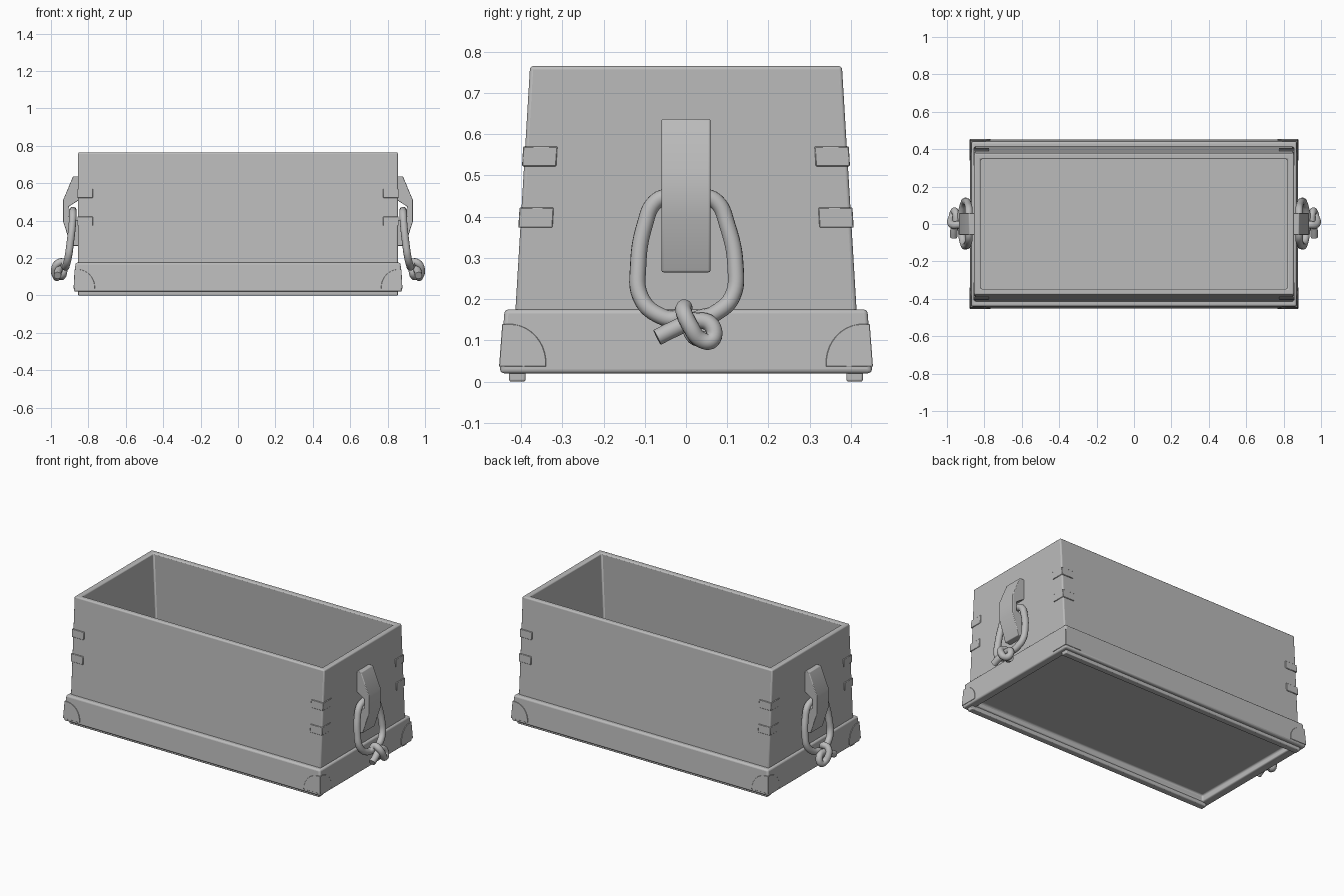
import bpy, bmesh, math

old = bpy.data.objects.get("Cube")
if old:
    bpy.data.objects.remove(old, do_unlink=True)

grey = bpy.data.materials.new("plain grey")
grey.use_nodes = True
grey.diffuse_color = (0.5, 0.5, 0.5, 1)
grey.node_tree.nodes["Principled BSDF"].inputs["Base Color"].default_value = (0.5, 0.5, 0.5, 1)


def finish(obj, bevel=0.0, segments=3):
    obj.data.materials.append(grey)
    if bevel:
        mod = obj.modifiers.new("soft edges", "BEVEL")
        mod.width, mod.segments = bevel, segments
        mod.limit_method, mod.angle_limit = "ANGLE", math.radians(40)
    bpy.ops.object.select_all(action="DESELECT")
    obj.select_set(True)
    bpy.context.view_layer.objects.active = obj
    bpy.ops.object.shade_smooth_by_angle(angle=math.radians(35))
    return obj


def loft(name, rings, bevel=0.0, segments=3):
    """Skin a stack of equal-length point rings and cap both ends."""
    bm = bmesh.new()
    loops = [[bm.verts.new(p) for p in ring] for ring in rings]
    count = len(loops[0])
    for a, b in zip(loops, loops[1:]):
        for i in range(count):
            j = (i + 1) % count
            bm.faces.new((a[i], a[j], b[j], b[i]))
    bm.faces.new(loops[0])
    bm.faces.new(loops[-1])
    bmesh.ops.recalc_face_normals(bm, faces=bm.faces)
    mesh = bpy.data.meshes.new(name)
    bm.to_mesh(mesh)
    bm.free()
    obj = bpy.data.objects.new(name, mesh)
    bpy.context.collection.objects.link(obj)
    return finish(obj, bevel, segments)


def rect(x, y, z):
    return [(-x, -y, z), (x, -y, z), (x, y, z), (-x, y, z)]


def wall_y(z):
    return 0.424 - 0.06 * z


def base_y(z):
    return 0.453 - 0.075 * z


def base_x(z):
    return 0.878 - 0.05 * z


# Open box with sloping long sides, and the floor inside it
loft("box_walls", [rect(0.855, wall_y(0.08), 0.08), rect(0.855, wall_y(0.765), 0.765),
                   rect(0.82, wall_y(0.765) - 0.032, 0.765),
                   rect(0.82, wall_y(0.09) - 0.032, 0.09)], 0.008)

# Plinth, recessed underneath
loft("base_plinth", [rect(base_x(0.175), base_y(0.175), 0.175), rect(base_x(0.02), base_y(0.02), 0.02),
                     rect(0.825, 0.385, 0.02), rect(0.825, 0.385, 0.06)], 0.01)

# Long runners under the plinth
for sy, side in ((-1, "front"), (1, "back")):
    loft(f"{side}_runner", [[(x, sy * 0.409 + dy, z) for x, z in
                             ((-0.855, 0), (0.855, 0), (0.855, 0.03), (-0.855, 0.03))]
                            for dy in (-0.02, 0.02)], 0.005)


def corner_piece(name, sx, sy, levels):
    """L-shaped plate wrapped round a corner; levels hold z, arm length, x, y."""
    rings = []
    for z, arm, x, y in levels:
        plan = [(x, y), (x, y - arm), (x - 0.012, y - arm), (x - 0.012, y - 0.012),
                (x - arm, y - 0.012), (x - arm, y)]
        rings.append([(sx * px, sy * py, z) for px, py in plan])
    loft(name, rings, 0.002, 1)


for sx, end in ((1, "left"), (-1, "right")):
    for sy, side in ((-1, "front"), (1, "back")):
        # Straps over the wall joints
        for label, low, high in (("lower", 0.373, 0.422), ("upper", 0.522, 0.57)):
            corner_piece(f"{side}_{end}_{label}_strap", sx, sy,
                         [(z, 0.083, 0.859, wall_y(z) + 0.005) for z in (low, high)])
        # Quarter-round guards on the plinth corners
        levels = []
        for i in range(11):
            t = i / 10 * math.pi / 2
            z = 0.036 + 0.104 * math.sin(t)
            levels.append((z, 0.014 + 0.1 * math.cos(t), base_x(z) + 0.003, base_y(z) + 0.003))
        corner_piece(f"{side}_{end}_guard", sx, sy, levels)

    # Cleat with a notch behind it for the rope
    profile = [(0.85, 0.637), (0.882, 0.637), (0.935, 0.51), (0.935, 0.395), (0.893, 0.265),
               (0.85, 0.265), (0.85, 0.4), (0.905, 0.42), (0.905, 0.475), (0.85, 0.51)]
    loft(f"{end}_cleat", [[(sx * x, y, z) for x, z in profile] for y in (-0.059, 0.059)], 0.004)

    # Rope: tail, knot, loop through the cleat, and back into the knot
    path = [(0.965, -0.07, 0.107), (0.962, -0.03, 0.127), (0.95, 0.025, 0.148), (0.955, 0.063, 0.135),
            (0.965, 0.062, 0.1), (0.972, 0.035, 0.102), (0.98, 0.01, 0.135), (0.965, -0.006, 0.17),
            (0.935, -0.005, 0.178), (0.925, -0.02, 0.155), (0.918, -0.07, 0.163), (0.908, -0.11, 0.205),
            (0.897, -0.116, 0.28), (0.886, -0.1, 0.38), (0.883, -0.075, 0.435), (0.883, -0.04, 0.45),
            (0.883, 0.04, 0.45), (0.883, 0.075, 0.435), (0.886, 0.1, 0.38), (0.897, 0.12, 0.28),
            (0.908, 0.112, 0.205), (0.92, 0.07, 0.165), (0.93, 0.02, 0.145), (0.935, 0.015, 0.115),
            (0.945, 0.05, 0.1)]
    curve = bpy.data.curves.new(f"{end}_rope", "CURVE")
    curve.dimensions = "3D"
    curve.bevel_depth, curve.bevel_resolution = 0.02, 4
    curve.use_fill_caps, curve.resolution_u = True, 6
    spline = curve.splines.new("BEZIER")
    spline.bezier_points.add(len(path) - 1)
    for point, (x, y, z) in zip(spline.bezier_points, path):
        point.co = (sx * x, y, z)
        point.handle_left_type = point.handle_right_type = "AUTO"
    rope = bpy.data.objects.new(f"{end}_rope", curve)
    bpy.context.collection.objects.link(rope)
    bpy.ops.object.select_all(action="DESELECT")
    rope.select_set(True)
    bpy.context.view_layer.objects.active = rope
    bpy.ops.object.convert(target="MESH")
    finish(bpy.context.view_layer.objects.active)
